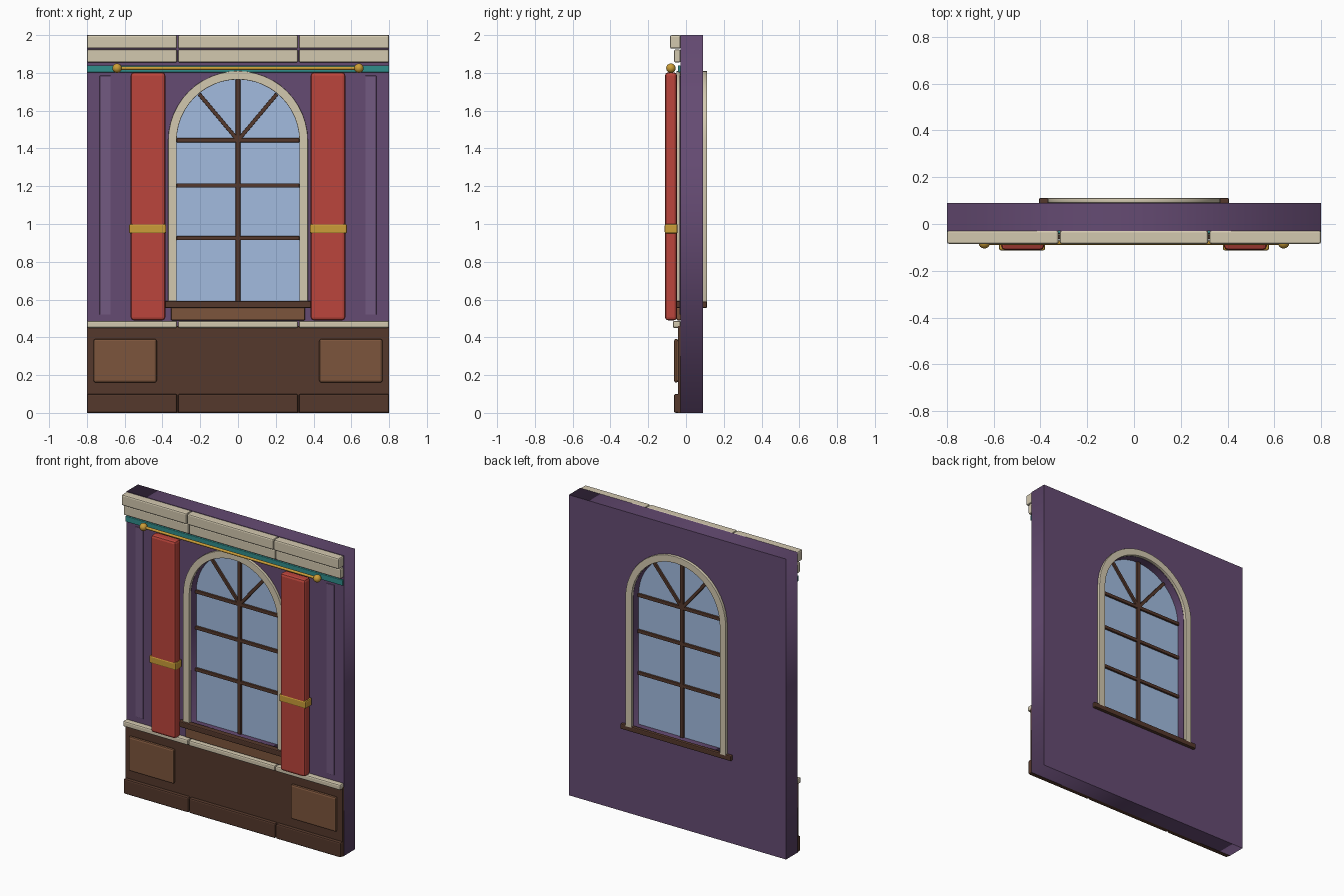
import bpy, math
from math import sin, cos, pi

if "Cube" in bpy.data.objects:
    bpy.data.objects.remove(bpy.data.objects["Cube"])


def material(name, rgb):
    m = bpy.data.materials.new(name)
    m.diffuse_color = (*rgb, 1)
    m.use_nodes = True
    m.node_tree.nodes["Principled BSDF"].inputs["Base Color"].default_value = m.diffuse_color
    return m


PURPLE = material("purple_paint", (0.13, 0.07, 0.17))
LILAC = material("lilac_paint", (0.17, 0.10, 0.22))
CREAM = material("cream_stone", (0.65, 0.58, 0.43))
DARK = material("dark_wood", (0.09, 0.04, 0.025))
WOOD = material("mid_wood", (0.20, 0.09, 0.045))
RED = material("red_cloth", (0.50, 0.06, 0.045))
GOLD = material("gold", (0.60, 0.34, 0.04))
TEAL = material("teal_trim", (0.03, 0.27, 0.26))
GLASS = material("window_glass", (0.36, 0.50, 0.74))


def finish(o, name, mat, bevel=0, segments=2):
    o.name = name
    o.data.materials.clear()
    o.data.materials.append(mat)
    if bevel:
        b = o.modifiers.new("bevel", "BEVEL")
        b.width, b.segments, b.limit_method = bevel, segments, "ANGLE"
        b.angle_limit = math.radians(40)
    return o


def box(name, x, y, z, mat, bevel=0.006, tilt=0):
    """Box from (min, max) ranges, optionally tilted in the wall plane."""
    c = [(r[0] + r[1]) / 2 for r in (x, y, z)]
    bpy.ops.mesh.primitive_cube_add(size=1, location=c, rotation=(0, tilt, 0))
    o = bpy.context.object
    o.scale = [r[1] - r[0] for r in (x, y, z)]
    bpy.ops.object.transform_apply(location=False, rotation=False, scale=True)
    return finish(o, name, mat, bevel)


def arch(r, base, spring=1.44, n=24):
    pts = [(r * cos(pi * i / n), spring + r * sin(pi * i / n)) for i in range(n + 1)]
    return [(r, base)] + pts + [(-r, base)]


def plate(name, loops, y, mat, bevel=0):
    """Flat outline in x-z (extra loops are holes) given thickness along y."""
    cu = bpy.data.curves.new(name, "CURVE")
    cu.dimensions, cu.fill_mode = "2D", "BOTH"
    cu.extrude = (y[1] - y[0]) / 2
    for loop in loops:
        s = cu.splines.new("POLY")
        s.points.add(len(loop) - 1)
        for p, (a, b) in zip(s.points, loop):
            p.co = (a, b, 0, 1)
        s.use_cyclic_u = True
    o = bpy.data.objects.new(name, cu)
    bpy.context.collection.objects.link(o)
    o.location.y = (y[0] + y[1]) / 2
    o.rotation_euler.x = pi / 2
    bpy.ops.object.select_all(action="DESELECT")
    o.select_set(True)
    bpy.context.view_layer.objects.active = o
    bpy.ops.object.convert(target="MESH")
    o = bpy.context.object
    bpy.ops.object.mode_set(mode="EDIT")
    bpy.ops.mesh.select_all(action="SELECT")
    bpy.ops.mesh.remove_doubles(threshold=0.0001)
    bpy.ops.mesh.normals_make_consistent(inside=False)
    bpy.ops.object.mode_set(mode="OBJECT")
    return finish(o, name, mat, bevel)


# Wall with arched opening
R = 0.325
plate("wall", [[(-0.8, 0), (0.8, 0), (0.8, 2), (-0.8, 2)], arch(R, 0.58)], (-0.03, 0.09), PURPLE)

# Arched surrounds on both faces of the wall
ring = arch(0.37, 0.58) + arch(R, 0.58)[::-1]
plate("front_arch_trim", [ring], (-0.05, -0.03), CREAM, 0.004)
plate("back_arch_trim", [ring], (0.09, 0.111), CREAM, 0.004)

# Glass and glazing bars
plate("glass", [arch(R, 0.58)], (0.025, 0.035), GLASS)
BAR = (0.012, 0.048)
box("centre_bar", (-0.012, 0.012), BAR, (0.58, 1.765), DARK, 0.003)
for z in (0.925, 1.203, 1.443):
    box("cross_bar", (-R, R), BAR, (z - 0.011, z + 0.011), DARK, 0.003)
for s in (-1, 1):
    t = math.radians(40)
    cx, cz = s * 0.16 * sin(t), 1.443 + 0.16 * cos(t)
    box("fan_bar", (cx - 0.01, cx + 0.01), BAR, (cz - 0.16, cz + 0.16), DARK, 0.003, s * t)

# Sills and apron
box("front_sill", (-0.40, 0.40), (-0.065, -0.025), (0.555, 0.592), DARK)
box("back_sill", (-0.407, 0.407), (0.085, 0.111), (0.555, 0.59), DARK)
box("sill_apron", (-0.355, 0.355), (-0.05, -0.028), (0.49, 0.557), WOOD)

# Wainscot backing
box("wainscot", (-0.8, 0.8), (-0.042, -0.03), (0.0, 0.46), DARK, 0)

# Mouldings that run in three lengths
for name, depth, z, mat in (
    ("skirting", -0.064, (0, 0.1), DARK),
    ("chair_rail", -0.07, (0.45, 0.487), CREAM),
    ("cornice_lower", -0.064, (1.855, 1.924), CREAM),
    ("cornice_upper", -0.085, (1.928, 2.0), CREAM),
):
    for a, b in ((-0.8, -0.322), (-0.318, 0.318), (0.322, 0.8)):
        box(name, (a, b), (depth, -0.028), z, mat, 0.009)
box("teal_strip", (-0.8, 0.8), (-0.042, -0.029), (1.803, 1.84), TEAL, 0.003)

# Curtain rod
bpy.ops.mesh.primitive_cylinder_add(vertices=12, radius=0.009, depth=1.28,
                                    location=(0, -0.08, 1.825), rotation=(0, pi / 2, 0))
rod = finish(bpy.context.object, "curtain_rod", GOLD)
bpy.ops.object.shade_smooth_by_angle(angle=math.radians(40))

# Parts mirrored on both sides
for s in (-1, 1):
    def side(name, a, b, *rest):
        return box(name, tuple(sorted((s * a, s * b))), *rest)
    bpy.ops.mesh.primitive_uv_sphere_add(segments=16, ring_count=10, radius=0.025,
                                         location=(s * 0.64, -0.08, 1.825))
    finish(bpy.context.object, "rod_finial", GOLD)
    bpy.ops.object.shade_smooth_by_angle(angle=math.radians(40))
    side("curtain", 0.385, 0.568, (-0.111, -0.048), (0.49, 1.803), RED, 0.016)
    side("curtain_tie", 0.38, 0.577, (-0.113, -0.044), (0.95, 1.0), GOLD, 0.008)
    side("wainscot_panel", 0.43, 0.765, (-0.064, -0.04), (0.16, 0.392), WOOD, 0.012)
    side("wall_strip", 0.674, 0.732, (-0.035, -0.029), (0.52, 1.785), LILAC, 0.002)
